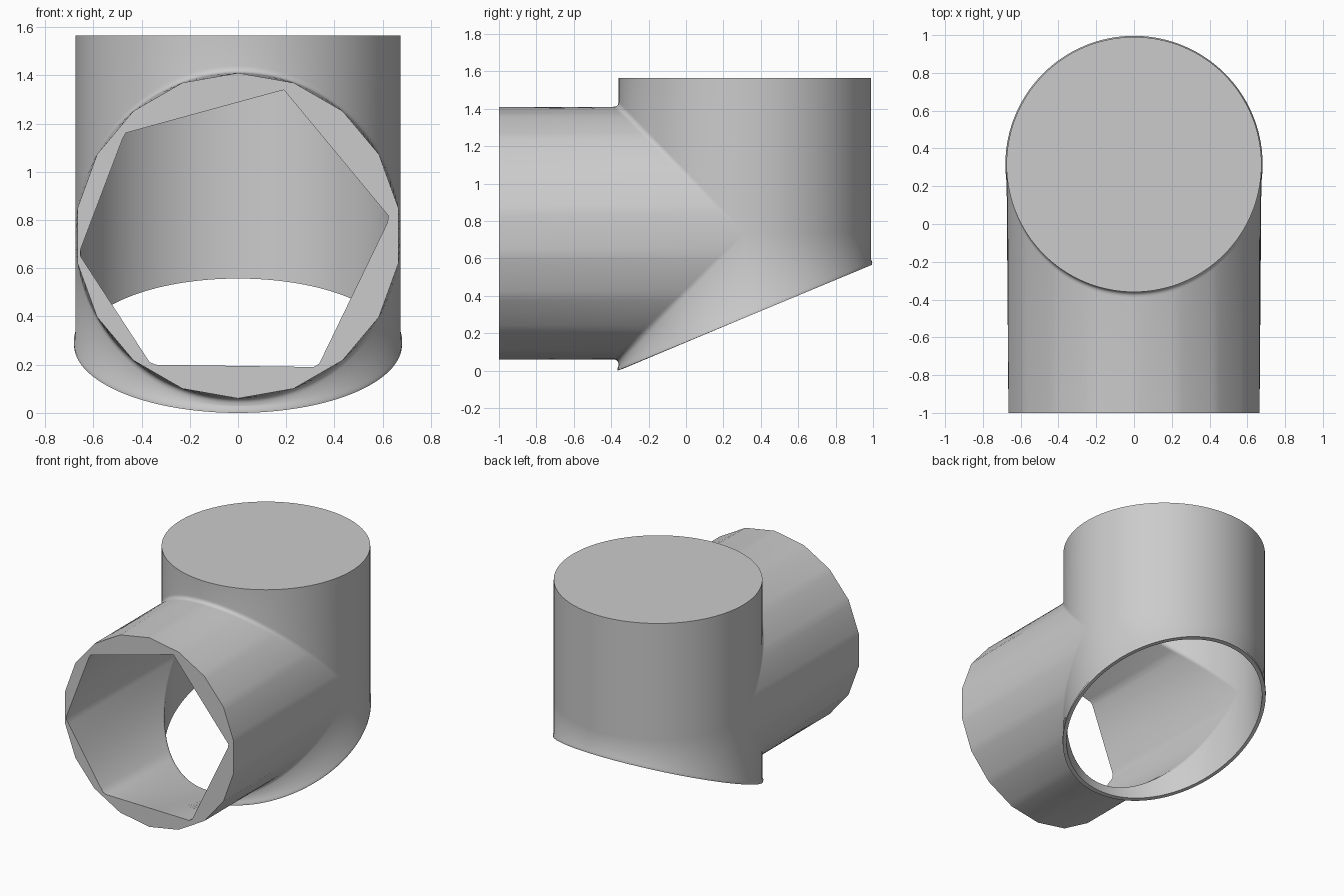
import bpy, bmesh, math
from mathutils import Vector

cube = bpy.data.objects.get("Cube")
if cube:
    bpy.data.objects.remove(cube, do_unlink=True)

R_OUT, R_IN = 0.675, 0.655      # shell radii
CY, CZ = 0.315, 0.735           # upright axis y, branch axis z
TOP_OUT, TOP_IN = 1.565, 1.545
FRONT, FILLET = -1.0, 0.03
HALF = 72                       # segments in a half turn

gray = bpy.data.materials.new("plain_gray")
gray.use_nodes = True
color = (0.6, 0.6, 0.6, 1)
gray.diffuse_color = color
gray.node_tree.nodes["Principled BSDF"].inputs["Base Color"].default_value = color

bm = bmesh.new()
upper = [math.pi * i / HALF for i in range(HALF + 1)]
lower = [a + math.pi for a in upper]
full = upper + lower[1:]


def cross(p, q):
    return p.x * q.y - p.y * q.x


def polygon_point(points, a):
    """Point on a counter-clockwise polygon in direction a."""
    d = Vector((math.cos(a), math.sin(a)))
    for p, q in zip(points, points[1:] + points[:1]):
        if cross(p, d) >= -1e-6 and cross(d, q) >= -1e-6:
            return d * (cross(p, q) / cross(d, q - p))
    return d * R_IN


def skin(columns):
    """Quads between neighbouring columns of points."""
    grid = [[bm.verts.new(p) for p in col] for col in columns]
    for c, d in zip(grid, grid[1:]):
        for i in range(len(c) - 1):
            bm.faces.new((c[i], d[i], d[i + 1], c[i + 1]))


def upright(r, a, z):
    return Vector((r * math.cos(a), CY + r * math.sin(a), z))


def slant(r, a):
    return (CY + r * math.sin(a) + 0.36) * 0.419


def foot(r, a):
    """Bottom edge points, with a small rounded lip on the outside."""
    z = slant(r, a)
    if r == R_IN:
        return [upright(r, a, z)]
    return [upright(r, a, z + 0.025), upright(r + 0.006, a, z + 0.015),
            upright(r + 0.005, a, z)]


def mouth_point(outline, a):
    p = polygon_point(outline, a)
    return Vector((p.x, FRONT, CZ + p.y))


def branch_column(r, outline, a, top):
    """From the mouth along the branch, round the fillet and along the upright."""
    s = math.sin(a)
    if abs(s) < 1e-6:
        s = 0
    corner = Vector((r * math.cos(a), CY - r * abs(s), CZ + r * s))
    d = FILLET * math.sqrt(abs(s))
    start = corner - Vector((0, d, 0))
    end = corner + Vector((0, 0, d if top else -d))
    col = [mouth_point(outline, a)]
    for i in range(6):
        t = i / 5
        col.append(start * (1 - t) ** 2 + corner * 2 * t * (1 - t) + end * t * t)
    if top:
        return col + [Vector((corner.x, corner.y, top))]
    return col + foot(r, a)


def shell(r, outline, top):
    skin([branch_column(r, outline, a, top) for a in upper])
    skin([branch_column(r, outline, a, None) for a in lower])
    # Back half of the upright
    skin([[upright(r, a, top), upright(r, a, CZ)] + foot(r, a) for a in upper])
    # Flat lid
    bm.faces.new([bm.verts.new(upright(r, a, top)) for a in full[:-1]])


# Mouth outlines: coarse round outside, uneven six-sided hole inside
round_outline = [Vector((math.cos(a), math.sin(a))) * R_OUT
                 for a in (math.radians(10 + 20 * k) for k in range(18))]
hole_outline = [Vector((x, z - CZ)) for x, z in (
    (0.63, 0.81), (0.19, 1.34), (-0.47, 1.16),
    (-0.66, 0.66), (-0.36, 0.20), (0.33, 0.19))]

shell(R_OUT, round_outline, TOP_OUT)
shell(R_IN, hole_outline, TOP_IN)
# Mouth face and bottom rim join the two shells
skin([[mouth_point(round_outline, a), mouth_point(hole_outline, a)] for a in full])
skin([[foot(R_OUT, a)[-1], foot(R_IN, a)[-1]] for a in full])

bmesh.ops.remove_doubles(bm, verts=bm.verts, dist=0.0001)
bmesh.ops.recalc_face_normals(bm, faces=bm.faces)
mesh = bpy.data.meshes.new("pipe_elbow")
bm.to_mesh(mesh)
bm.free()
mesh.materials.append(gray)
pipe = bpy.data.objects.new("pipe_elbow", mesh)
bpy.context.collection.objects.link(pipe)

bpy.ops.object.select_all(action='DESELECT')
pipe.select_set(True)
bpy.context.view_layer.objects.active = pipe
bpy.ops.object.shade_smooth_by_angle(angle=math.radians(40))
